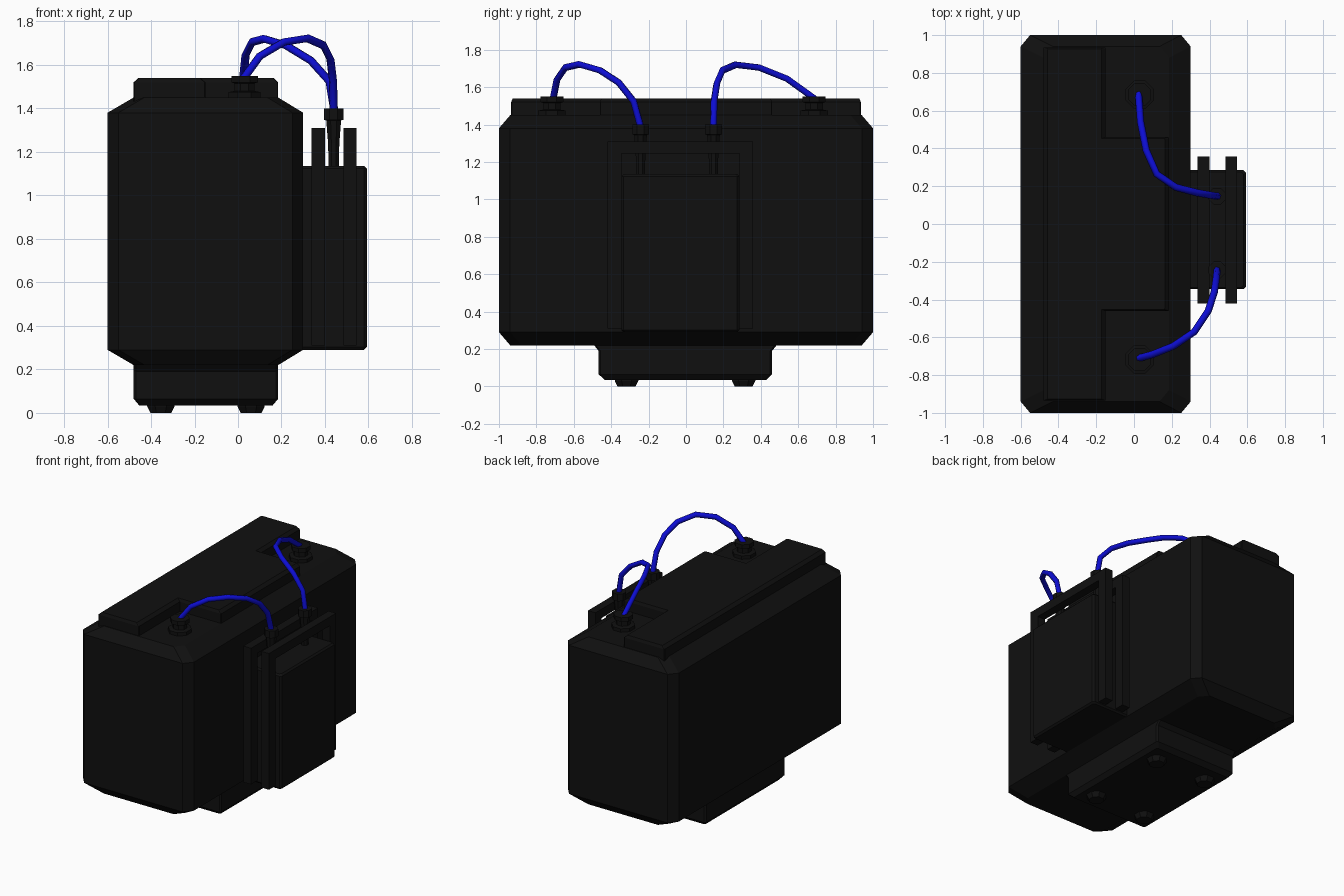
import bpy, bmesh, math
from mathutils import Vector

if "Cube" in bpy.data.objects:
    bpy.data.objects.remove(bpy.data.objects["Cube"])


def material(name, rgb):
    m = bpy.data.materials.new(name)
    m.diffuse_color = (*rgb, 1)
    m.use_nodes = True
    m.node_tree.nodes["Principled BSDF"].inputs["Base Color"].default_value = m.diffuse_color
    return m


BLACK = material("black casing", (0.005, 0.005, 0.005))
BLUE = material("blue cable", (0.004, 0.004, 0.65))


def finish(bm, name, mat):
    bmesh.ops.recalc_face_normals(bm, faces=bm.faces)
    me = bpy.data.meshes.new(name)
    bm.to_mesh(me)
    bm.free()
    me.materials.append(mat)
    ob = bpy.data.objects.new(name, me)
    bpy.context.collection.objects.link(ob)
    return ob


def loft(name, rings, mat=BLACK):
    """Skin a stack of equal-length point rings and cap both ends."""
    bm = bmesh.new()
    rows = [[bm.verts.new(p) for p in r] for r in rings]
    n = len(rows[0])
    for a, b in zip(rows, rows[1:]):
        for i in range(n):
            j = (i + 1) % n
            bm.faces.new((a[i], a[j], b[j], b[i]))
    bm.faces.new(rows[0][::-1])
    bm.faces.new(rows[-1])
    return finish(bm, name, mat)


def cut_rect(z, x0, x1, y0, y1, cx=0.05, cy=0.06):
    return [(x0 + cx, y0, z), (x1 - cx, y0, z), (x1, y0 + cy, z), (x1, y1 - cy, z),
            (x1 - cx, y1, z), (x0 + cx, y1, z), (x0, y1 - cy, z), (x0, y0 + cy, z)]


def turned(name, x, y, profile, sides=8):
    """Stack of (z, radius) rings around a vertical axis."""
    rings = []
    for z, r in profile:
        rings.append([(x + r * math.cos(math.tau * (i + .5) / sides),
                       y + r * math.sin(math.tau * (i + .5) / sides), z) for i in range(sides)])
    return loft(name, rings)


def arch(name, x0, x1, outer, inner, z0):
    """Upside-down U strap; outer and inner are (y0, y1, top z)."""
    a0, a1, at = outer
    b0, b1, bt = inner
    pts = [(a0, z0), (a0, at), (a1, at), (a1, z0), (b1, z0), (b1, bt), (b0, bt), (b0, z0)]
    return loft(name, [[(x, y, z) for y, z in pts] for x in (x0, x1)])


def cable(name, pts, radius=0.019):
    cu = bpy.data.curves.new(name, 'CURVE')
    cu.dimensions = '3D'
    cu.bevel_depth = radius
    cu.bevel_resolution = 1
    cu.use_fill_caps = True
    sp = cu.splines.new('POLY')
    sp.points.add(len(pts) - 1)
    for p, co in zip(sp.points, pts):
        p.co = (*co, 1)
    cu.materials.append(BLUE)
    ob = bpy.data.objects.new(name, cu)
    bpy.context.collection.objects.link(ob)
    bpy.ops.object.select_all(action='DESELECT')
    ob.select_set(True)
    bpy.context.view_layer.objects.active = ob
    bpy.ops.object.convert(target='MESH')


# main case with chamfered rims and corners
loft("main_case", [cut_rect(0.22, -0.48, 0.185, -0.94, 0.94),
                   cut_rect(0.29, -0.6, 0.3, -1, 1),
                   cut_rect(1.38, -0.6, 0.3, -1, 1),
                   cut_rect(1.45, -0.48, 0.185, -0.94, 0.94)])

# raised lid: long ridge and a middle block between the two terminals
for name, x0, x1, y in (("lid_ridge", -0.48, -0.15, 0.935), ("lid_middle", -0.2, 0.185, 0.46)):
    loft(name, [cut_rect(1.4, x0, x1, -y, y, 0.004, 0.004),
                cut_rect(1.52, x0, x1, -y, y, 0.004, 0.004),
                cut_rect(1.54, x0 + 0.022, x1 - 0.022, -y + 0.008, y - 0.008, 0.004, 0.004)])

# base block flaring slightly into the case
loft("base_block", [cut_rect(0.035, -0.455, 0.16, -0.435, 0.43, 0.01, 0.01),
                    cut_rect(0.065, -0.48, 0.185, -0.467, 0.46, 0.01, 0.01),
                    cut_rect(0.19, -0.48, 0.185, -0.467, 0.46, 0.01, 0.01),
                    cut_rect(0.225, -0.48, 0.185, -0.495, 0.488, 0.01, 0.01)])

# feet
for x in (-0.355, 0.06):
    for y in (-0.318, 0.308):
        turned("foot", x, y, [(0, 0.052), (0.03, 0.068), (0.05, 0.068)])

# control box on the right side
loft("control_box", [cut_rect(0.29, 0.28, 0.58, -0.335, 0.275, 0.012, 0.012),
                     cut_rect(0.302, 0.28, 0.592, -0.345, 0.285, 0.012, 0.012),
                     cut_rect(1.123, 0.28, 0.592, -0.345, 0.285, 0.012, 0.012),
                     cut_rect(1.135, 0.28, 0.58, -0.335, 0.275, 0.012, 0.012)])

# two straps around the control box, open above it
for x0, x1 in ((0.337, 0.4), (0.485, 0.546)):
    arch("strap", x0, x1, (-0.42, 0.357, 1.31), (-0.345, 0.285, 1.245), 0.31)

# terminals on the case and plugs on the control box
for y in (-0.717, 0.685):
    turned("terminal", 0.03, y, [(1.43, 0.08), (1.475, 0.08), (1.48, 0.05),
                                 (1.515, 0.05), (1.52, 0.066), (1.55, 0.066)])
for y in (-0.243, 0.147):
    turned("plug", 0.44, y, [(1.12, 0.025), (1.24, 0.028), (1.345, 0.037),
                             (1.347, 0.048), (1.4, 0.048)])

# arched cables from terminals to plugs
cable("front_cable", [(0.02, -0.712, 1.53), (0.1, -0.69, 1.64), (0.21, -0.645, 1.705),
                      (0.32, -0.57, 1.722), (0.393, -0.46, 1.69), (0.425, -0.36, 1.625),
                      (0.437, -0.28, 1.525), (0.44, -0.243, 1.39)])
cable("back_cable", [(0.023, 0.7, 1.53), (0.035, 0.54, 1.645), (0.065, 0.39, 1.705),
                     (0.12, 0.265, 1.72), (0.22, 0.195, 1.69), (0.335, 0.165, 1.62),
                     (0.42, 0.15, 1.525), (0.443, 0.147, 1.39)])
